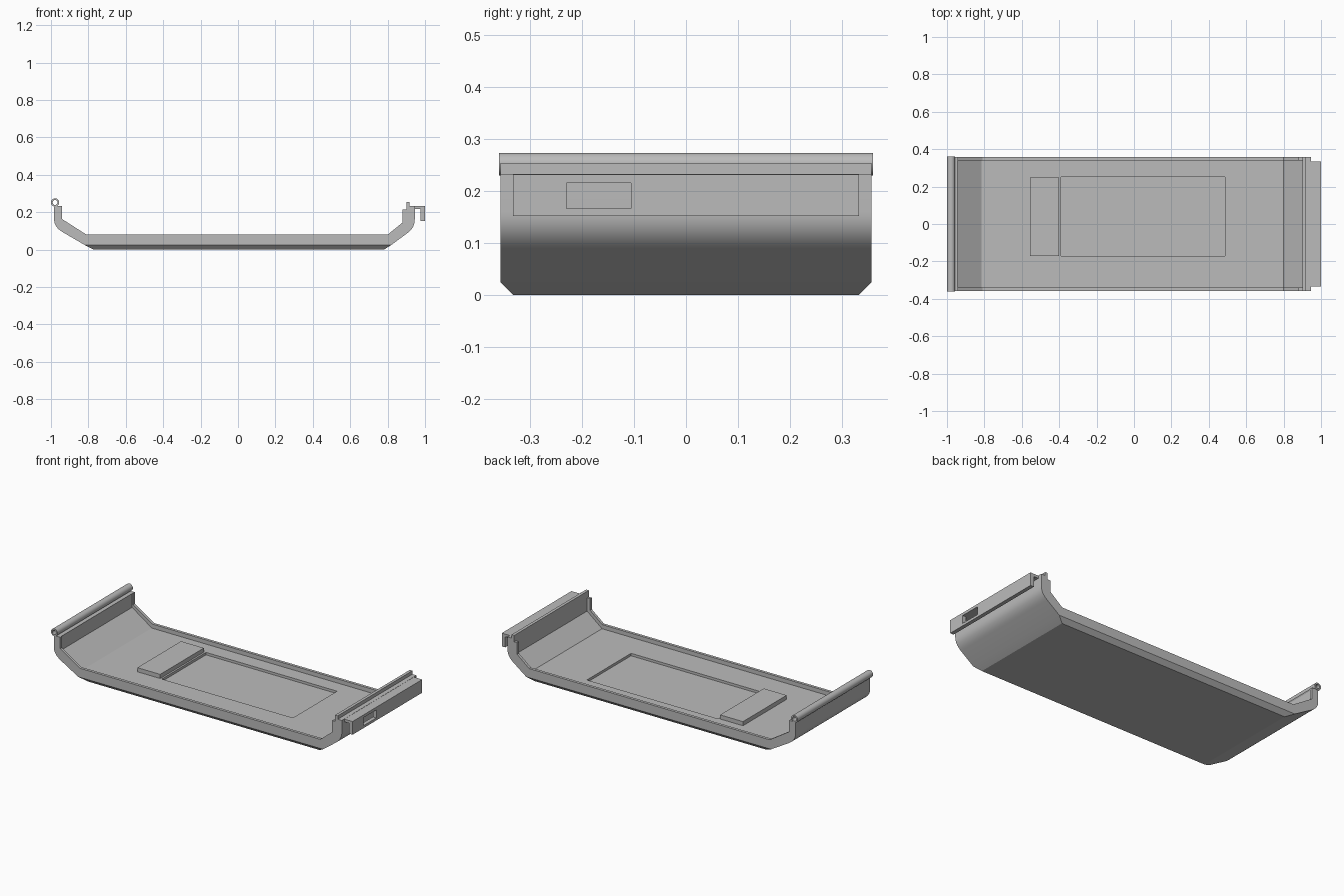
import bpy, bmesh, math
from mathutils import Vector

if "Cube" in bpy.data.objects:
    bpy.data.objects.remove(bpy.data.objects["Cube"], do_unlink=True)

grey = bpy.data.materials.new("plain_grey")
grey.use_nodes = True
grey.diffuse_color = (0.5, 0.5, 0.5, 1)
grey.node_tree.nodes["Principled BSDF"].inputs["Base Color"].default_value = (0.5, 0.5, 0.5, 1)

HALF = 0.357   # half width of the body
RIM = 0.34     # half width inside the side rims
LIP = 0.333    # half width of the hanging lip


def make(name, bm):
    bmesh.ops.recalc_face_normals(bm, faces=bm.faces)
    mesh = bpy.data.meshes.new(name)
    bm.to_mesh(mesh)
    bm.free()
    mesh.materials.append(grey)
    ob = bpy.data.objects.new(name, mesh)
    bpy.context.scene.collection.objects.link(ob)
    return ob


def prism_mesh(profile, y0, y1):
    """Extrude an x-z profile along y."""
    bm = bmesh.new()
    face = bm.faces.new([bm.verts.new((x, y0, z)) for x, z in profile])
    ext = bmesh.ops.extrude_face_region(bm, geom=[face])["geom"]
    moved = [v for v in ext if isinstance(v, bmesh.types.BMVert)]
    bmesh.ops.translate(bm, verts=moved, vec=(0, y1 - y0, 0))
    bmesh.ops.recalc_face_normals(bm, faces=bm.faces)
    return bm


def prism(name, profile, y0, y1):
    return make(name, prism_mesh(profile, y0, y1))


def box(name, x0, x1, y0, y1, z0, z1):
    return prism(name, [(x0, z0), (x1, z0), (x1, z1), (x0, z1)], y0, y1)


def bend(a, corner, b, steps=8):
    """Rounded corner between two points."""
    a, c, b = Vector(a), Vector(corner), Vector(b)
    ts = [i / steps for i in range(steps + 1)]
    return [tuple(a * (1 - t) ** 2 + c * 2 * t * (1 - t) + b * t * t) for t in ts]


def cut(target, cutter):
    cutter.hide_render = True
    mod = target.modifiers.new("cut", "BOOLEAN")
    mod.operation = "DIFFERENCE"
    mod.solver = "EXACT"
    mod.object = cutter
    bpy.context.view_layer.objects.active = target
    bpy.ops.object.modifier_apply(modifier=mod.name)
    bpy.data.objects.remove(cutter, do_unlink=True)


def smooth(ob):
    bpy.ops.object.select_all(action="DESELECT")
    ob.select_set(True)
    bpy.context.view_layer.objects.active = ob
    bpy.ops.object.shade_smooth_by_angle(angle=math.radians(25))


# Curved tray body, with both bottom side edges chamfered
outline = [(-0.77, 0), (0.78, 0), (0.82, 0.025)]
outline += bend((0.905, 0.088), (0.945, 0.117), (0.945, 0.16))
outline += [(0.945, 0.215), (0.88, 0.215), (0.88, 0.145), (0.8, 0.08),
            (-0.81, 0.08), (-0.94, 0.163), (-0.94, 0.232), (-0.983, 0.232)]
outline += bend((-0.983, 0.16), (-0.983, 0.122), (-0.94, 0.095))
outline += [(-0.82, 0.025)]
bm = prism_mesh(outline, -HALF, HALF)
for side in (-1, 1):
    res = bmesh.ops.bisect_plane(
        bm, geom=bm.verts[:] + bm.edges[:] + bm.faces[:], dist=1e-5,
        plane_co=(0, side * HALF, 0.025), plane_no=(0, side, -1), clear_outer=True)
    rim = [e for e in bm.edges if e.is_boundary]
    bmesh.ops.holes_fill(bm, edges=rim, sides=0)
body = make("tray_body", bm)

# Sunken interior between the side rims
cut(body, prism("interior_cutter", [
    (-0.815, 0.055), (0.8, 0.055), (0.9, 0.135), (0.9, 0.3),
    (0.84, 0.3), (-0.9, 0.3), (-0.947, 0.225), (-0.947, 0.145)], -RIM, RIM))

# Shallow rectangular pocket in the floor
cut(body, box("pocket_cutter", -0.391, 0.487, -0.17, 0.252, 0.04, 0.2))
smooth(body)

# Raised block beside the pocket
box("floor_block", -0.555, -0.402, -0.17, 0.248, 0.05, 0.08)

# Hollow hinge tube along the right end
bm = bmesh.new()
rings = []
for y, r in ((-0.36, 0.022), (0.36, 0.022), (0.36, 0.013), (-0.36, 0.013)):
    angles = [math.tau * i / 32 for i in range(32)]
    rings.append([bm.verts.new((-0.978 + r * math.cos(a), y, 0.252 + r * math.sin(a)))
                  for a in angles])
for k in range(4):
    a, b = rings[k], rings[(k + 1) % 4]
    for i in range(32):
        j = (i + 1) % 32
        bm.faces.new((a[i], a[j], b[j], b[i]))
smooth(make("hinge_tube", bm))

# Ridge and shelf on top of the left end wall
prism("end_ridge", [(0.9, 0.21), (0.945, 0.21), (0.945, 0.233), (0.918, 0.233),
                    (0.918, 0.254), (0.9, 0.254)], -HALF, HALF)

# Hanging lip with a small window
lip = prism("hanging_lip", [(0.94, 0.216), (0.977, 0.216), (0.977, 0.152), (1, 0.152),
                            (1, 0.232), (0.94, 0.232)], -LIP, LIP)
cut(lip, box("window_cutter", 0.96, 1.05, -0.23, -0.106, 0.167, 0.2155))
